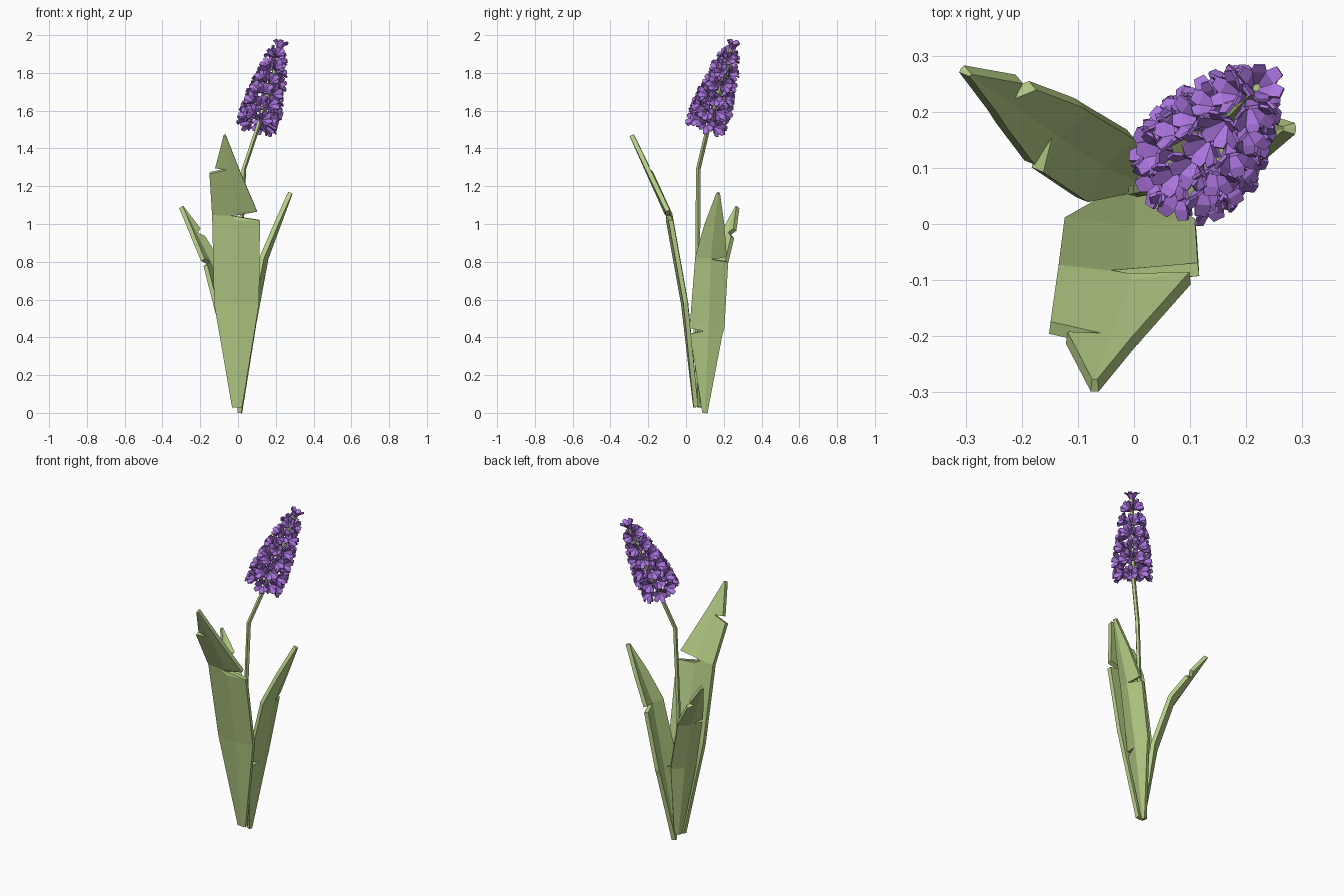
import bpy, bmesh, math, random
from mathutils import Vector

random.seed(4)
if "Cube" in bpy.data.objects:
    bpy.data.objects.remove(bpy.data.objects["Cube"])


def material(name, rgb):
    m = bpy.data.materials.new(name)
    m.use_nodes = True
    m.diffuse_color = (*rgb, 1)
    m.node_tree.nodes["Principled BSDF"].inputs["Base Color"].default_value = (*rgb, 1)
    return m


green = material("leaf green", (0.47, 0.62, 0.24))
purple = material("petal purple", (0.41, 0.18, 0.74))


def finish(name, bm, mat, thickness=0):
    bmesh.ops.recalc_face_normals(bm, faces=bm.faces)
    mesh = bpy.data.meshes.new(name)
    bm.to_mesh(mesh)
    bm.free()
    mesh.materials.append(mat)
    ob = bpy.data.objects.new(name, mesh)
    bpy.context.collection.objects.link(ob)
    if thickness:
        mod = ob.modifiers.new("thickness", "SOLIDIFY")
        mod.thickness = thickness
        mod.offset = 0
    return ob


def interp(table, z):
    """Linear lookup in rows of (z, values...)."""
    for a, b in zip(table, table[1:]):
        if z <= b[0]:
            t = (z - a[0]) / (b[0] - a[0])
            return [p + (q - p) * t for p, q in zip(a[1:], b[1:])]
    return list(table[-1][1:])


def leaf(name, origin, out, side, spine, rows, cup):
    """Bent blade: spine rows are (z, outward, rib), edge rows are (z, low, high)."""
    bm = bmesh.new()
    levels = sorted({r[0] for r in rows} | {s[0] for s in spine})
    grid = []
    for z in levels:
        low, high = interp(rows, z)
        d, rib = interp(spine, z)
        mid = min(max(rib, low + 0.003), high - 0.003)
        line = []
        for u in (low, mid, high):
            p = Vector(origin) + Vector(out) * (d - cup * abs(u - rib)) + Vector(side) * u
            line.append(bm.verts.new((p.x, p.y, z)))
        grid.append(line)
    for a, b in zip(grid, grid[1:]):
        for i in range(2):
            bm.faces.new((a[i], a[i + 1], b[i + 1], b[i]))
    return finish(name, bm, green, 0.024)


# Three torn leaves
leaf("front_leaf", (0, 0), (0, -1), (1, 0),
     [(0.03, -0.05, 0), (0.58, 0.015, 0), (1.05, 0.1, 0), (1.47, 0.288, -0.07)],
     [(0.03, -0.03, 0.02), (0.58, -0.125, 0.11), (1.02, -0.135, 0.115),
      (1.045, -0.135, -0.04), (1.07, -0.137, 0.1), (1.27, -0.15, 0.015),
      (1.29, -0.06, 0.007), (1.3, -0.12, 0.002), (1.47, -0.076, -0.064)], 0.12)
leaf("right_back_leaf", (0, 0.08), (-0.8, 0.6), (0.6, 0.8),
     [(0.03, 0, 0), (0.47, 0.07, -0.015), (0.78, 0.165, -0.02), (1.09, 0.355, -0.027)],
     [(0.03, -0.02, 0.02), (0.47, -0.085, 0.06), (0.78, -0.09, 0.05),
      (0.795, -0.03, 0.05), (0.81, -0.088, 0.048), (0.93, -0.065, 0.025),
      (0.95, -0.06, -0.01), (0.97, -0.055, 0.02), (1.09, -0.032, -0.022)], 0.25)
leaf("left_leaf", (0, 0.1), (1, 0), (0, 1),
     [(0, 0.01, 0), (0.47, 0.085, 0.02), (0.82, 0.15, 0.03), (1.165, 0.278, 0.07)],
     [(0, -0.01, 0.01), (0.42, -0.075, 0.09), (0.435, 0, 0.095),
      (0.45, -0.078, 0.1), (0.8, -0.05, 0.12), (0.815, -0.05, 0.03),
      (0.83, -0.048, 0.112), (1, 0, 0.1), (1.165, 0.063, 0.077)], 0.3)

# Five-sided stem, running up inside the flower head
bm = bmesh.new()
rings = []
for x, y, z in [(0, 0.06, 0.03), (0.01, 0.062, 0.8), (0.03, 0.065, 1.29),
                (0.1, 0.115, 1.5), (0.19, 0.21, 1.8), (0.22, 0.24, 1.93)]:
    rings.append([bm.verts.new((x + 0.013 * math.cos(a), y + 0.013 * math.sin(a), z))
                  for a in (math.tau * i / 5 for i in range(5))])
for a, b in zip(rings, rings[1:]):
    for i in range(5):
        bm.faces.new((a[i], a[i - 1], b[i - 1], b[i]))
bm.faces.new(rings[0])
bm.faces.new(rings[-1])
finish("stem", bm, green)


def floret(bm, centre, aim, size):
    """Open bell of six blunt petals, centred on its mouth."""
    q = aim.to_track_quat("Z", "Y")
    turn = random.uniform(0, math.tau)
    for k in range(6):
        a = turn + math.tau * k / 6
        rad, tan = Vector((math.cos(a), math.sin(a), 0)), Vector((-math.sin(a), math.cos(a), 0))
        flare = random.uniform(0.85, 1.15)
        pairs = []
        for r, h, w in ((0.2, -1, 0.12), (0.65, -0.15, 0.4), (1.05 * flare, 0.15, 0.27)):
            pairs.append([bm.verts.new(centre + q @ ((rad * r + tan * s * w
                          + Vector((0, 0, h))) * size)) for s in (-1, 1)])
        for p, n in zip(pairs, pairs[1:]):
            bm.faces.new((p[0], p[1], n[1], n[0]))


# Flower head: rings of florets that narrow and lean toward the top
bm = bmesh.new()
axis = Vector((0.12, 0.13, 0.42)).normalized()
sx = axis.orthogonal().normalized()
sy = axis.cross(sx)
bottom, top = Vector((0.108, 0.115, 1.55)), Vector((0.22, 0.245, 1.94))
tiers = [(0, 0.098, 9), (0.17, 0.1, 9), (0.35, 0.09, 8), (0.53, 0.076, 7),
         (0.71, 0.062, 6), (0.88, 0.043, 4)]
for n, (t, radius, count) in enumerate(tiers):
    for k in range(count):
        a = math.tau * (k + 0.5 * (n % 2)) / count + random.uniform(-0.12, 0.12)
        out = sx * math.cos(a) + sy * math.sin(a)
        centre = bottom.lerp(top, t + random.uniform(-0.03, 0.03)) + out * radius
        floret(bm, centre, out + axis * (0.1 + 0.5 * t), 0.04 - 0.006 * t)
floret(bm, top + axis * 0.022, axis, 0.036)
finish("flower_head", bm, purple, 0.006)
